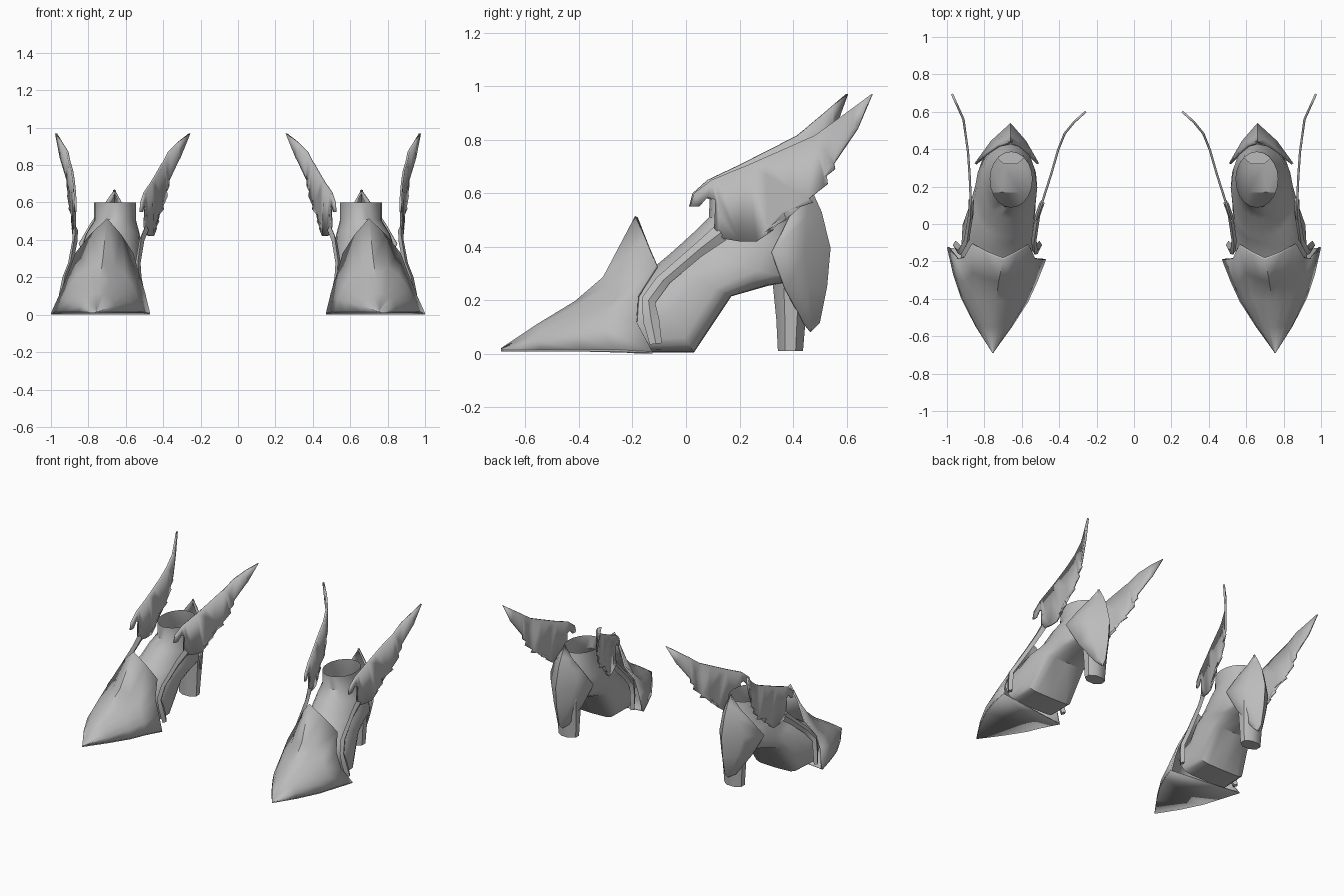
import bpy, bmesh, math
from mathutils import Vector

if "Cube" in bpy.data.objects:
    bpy.data.objects.remove(bpy.data.objects["Cube"])

grey = bpy.data.materials.new("plain grey")
grey.diffuse_color = (0.5, 0.5, 0.5, 1)
grey.use_nodes = True
grey.node_tree.nodes["Principled BSDF"].inputs["Base Color"].default_value = grey.diffuse_color


def finish(bm, name, thick=0.0, offset=-1, angle=40):
    """Turn a bmesh into a smooth part, mirrored to make the second shoe."""
    bmesh.ops.remove_doubles(bm, verts=bm.verts, dist=0.0005)
    bmesh.ops.recalc_face_normals(bm, faces=bm.faces)
    me = bpy.data.meshes.new(name)
    bm.to_mesh(me)
    bm.free()
    me.materials.append(grey)
    ob = bpy.data.objects.new(name, me)
    bpy.context.collection.objects.link(ob)
    bpy.ops.object.select_all(action='DESELECT')
    ob.select_set(True)
    bpy.context.view_layer.objects.active = ob
    bpy.ops.object.shade_smooth_by_angle(angle=math.radians(angle))
    if thick:
        m = ob.modifiers.new("thickness", 'SOLIDIFY')
        m.thickness, m.offset = thick, offset
    ob.modifiers.new("pair", 'MIRROR').use_mirror_merge = False
    return ob


def loft(rows, closed=False, cap_start=False, cap_end=False):
    """Skin a list of equally long point rows."""
    bm = bmesh.new()
    vs = [[bm.verts.new(p) for p in r] for r in rows]
    n = len(rows[0])
    for a, b in zip(vs, vs[1:]):
        for i in range(n if closed else n - 1):
            j = (i + 1) % n
            bm.faces.new((a[i], a[j], b[j], b[i]))
    if cap_start:
        bm.faces.new(vs[0])
    if cap_end:
        bm.faces.new(vs[-1])
    return bm


def interp(table, t):
    """Piecewise linear lookup."""
    if t <= table[0][0]:
        return table[0][1]
    for (a, va), (b, vb) in zip(table, table[1:]):
        if t <= b:
            return va + (vb - va) * (t - a) / (b - a)
    return table[-1][1]


# Shoe body: rings swing from the ankle opening forward to the ball of the foot
# top y, top z, bottom y, bottom z, half width, centre x, lower squareness
RINGS = [(.09, .60, .385, .60, .113, .657, 1), (.085, .51, .40, .50, .112, .657, 1),
         (.03, .455, .44, .40, .145, .67, 1), (-.03, .40, .42, .27, .163, .68, .9),
         (-.07, .365, .31, .255, .165, .69, .7), (-.10, .34, .17, .215, .175, .705, .5),
         (-.15, .30, .03, .005, .19, .73, .4), (-.25, .24, -.15, .005, .19, .735, .4)]
N = 20
rows = []
for ty, tz, by, bz, w, cx, sq in RINGS:
    row = []
    for i in range(N):
        a = math.tau * i / N
        s, c = math.sin(a), math.cos(a)
        if c < 0:
            s = math.copysign(abs(s) ** sq, s)
            c = -abs(c) ** sq
        k = (1 + c) / 2
        row.append((cx + w * s, by + (ty - by) * k, bz + (tz - bz) * k))
    rows.append(row)
finish(loft(rows, closed=True, cap_end=True), "shoe_body")

# Pointed toe cap: the rear rim shape shrinks toward the tip
RIM = [(.47, -.19, .008), (.497, -.19, .12), (.528, -.185, .22), (.56, -.115, .33),
       (.625, -.155, .43), (.70, -.19, .515), (.79, -.155, .43), (.87, -.11, .33),
       (.91, -.18, .22), (.95, -.185, .12), (1.0, -.125, .008)]
# base y, inner x, outer x, ridge x, height, rim influence
CAP = [(-.69, .753, .757, .755, .022, 0), (-.55, .652, .85, .75, .115, .1),
       (-.415, .565, .925, .74, .197, .3), (-.31, .517, .967, .725, .287, .6)]
rows = []
for y, xi, xo, xr, h, f in CAP:
    row = []
    for i, (rx, ry, rz) in enumerate(RIM):
        a = math.pi * i / 10
        x_round = (xi + xo) / 2 - (xo - xi) / 2 * math.cos(a)
        x_rim = xi + (xo - xi) * (rx - .47) / .53
        z_round = math.sin(a) ** .9
        z = z_round * (1 - f) + f * rz / .515
        row.append((x_round * (1 - f) + x_rim * f, y + (ry + .19) * f, .014 + (h - .014) * z))
    rows.append(row)
rows.append(RIM)
finish(loft(rows), "toe_cap", .012)

# Flat sole under the toe cap
edge = [r[0] for r in rows] + [r[-1] for r in reversed(rows)]
bm = bmesh.new()
bm.faces.new([bm.verts.new(p) for p in edge])
finish(bm, "toe_sole", .006)

# Block heel, eight sided
rows = []
for z, y, ry, rx in [(.30, .395, .075, .085), (.13, .392, .055, .075), (.01, .39, .047, .068)]:
    rows.append([(.66 + rx * math.cos(math.tau * (i + .5) / 8) * 1.08,
                  y + ry * math.sin(math.tau * (i + .5) / 8) * 1.08, z) for i in range(8)])
finish(loft(rows, closed=True, cap_start=True, cap_end=True), "heel")

# Shield-shaped heel guard with a ridge down the back
# ridge y, ridge z, half width, edge y, edge z
GUARD = [(.435, .67, .001, .434, .669), (.475, .60, .06, .42, .575),
         (.507, .53, .115, .38, .49), (.54, .395, .172, .325, .38),
         (.527, .25, .115, .375, .24), (.50, .115, .045, .445, .11),
         (.465, .08, .001, .464, .081)]
rows = []
for ry, rz, w, ey, ez in GUARD:
    row = []
    for t in (-1, -.55, 0, .55, 1):
        k = abs(t) ** 1.35
        row.append((.66 + .02 * (w / .172) + w * t - .02 * (1 - abs(t)) * (w / .172),
                    ry + (ey - ry) * k, rz + (ez - rz) * k))
    rows.append(row)
finish(loft(rows), "heel_guard", .012)

# Wing outline in y, z with feather notches on the rear edge
WING = [(.105, .47), (.127, .53), (.11, .575), (.08, .585), (.05, .55), (.015, .55),
        (.03, .60), (.095, .65), (.23, .705), (.48, .815), (.60, .90), (.695, .97),
        (.64, .84), (.553, .71), (.557, .69), (.50, .645), (.53, .635), (.46, .58),
        (.475, .565), (.365, .53), (.375, .50), (.285, .455), (.33, .465), (.265, .42),
        (.20, .42), (.14, .43)]
# sideways position along the wing's length
OUTER = [(0, .868), (.25, .878), (.39, .888), (.56, .912), (.695, .973)]
INNER = [(0, .525), (.12, .495), (.30, .445), (.46, .405), (.56, .37), (.63, .32), (.695, .258)]


def wing(name, curve, stretch):
    bm = bmesh.new()
    bm.faces.new([bm.verts.new((0, y, z)) for y, z in WING])
    bmesh.ops.triangulate(bm, faces=bm.faces)
    for y in (.12, .2, .3, .39, .46, .52, .56, .63):
        bmesh.ops.bisect_plane(bm, geom=bm.verts[:] + bm.edges[:] + bm.faces[:],
                               plane_co=(0, y, 0), plane_no=(0, 1, 0))
    for v in bm.verts:
        v.co.x = interp(curve, v.co.y)
        v.co.y *= stretch
    finish(bm, name, .012, 0)


wing("outer_wing", OUTER, 1.0)
wing("inner_wing", INNER, .865)

# Wing stalk: flat band from the sole up along the side, left and right edges in y, z
STALK = [(-.135, .035, -.09, .04), (-.16, .12, -.10, .13), (-.165, .21, -.115, .19),
         (-.11, .285, -.06, .265), (.05, .425, .06, .365), (.11, .48, .15, .425)]


def stalk(name, xs, stretch, side):
    rows = []
    for (ya, za, yb, zb), x in zip(STALK, xs):
        ya, yb = [y * stretch if y > 0 else y for y in (ya, yb)]
        mid = (x + side * .014, (ya + yb) / 2, (za + zb) / 2)
        rows.append([(x, ya, za), mid, (x, yb, zb), (x - side * .014, mid[1], mid[2])])
    finish(loft(rows, closed=True, cap_start=True, cap_end=True), name)


stalk("outer_stalk", (.955, .94, .925, .895, .872, .87), 1.0, 1)
stalk("inner_stalk", (.505, .515, .53, .535, .515, .492), .865, -1)
